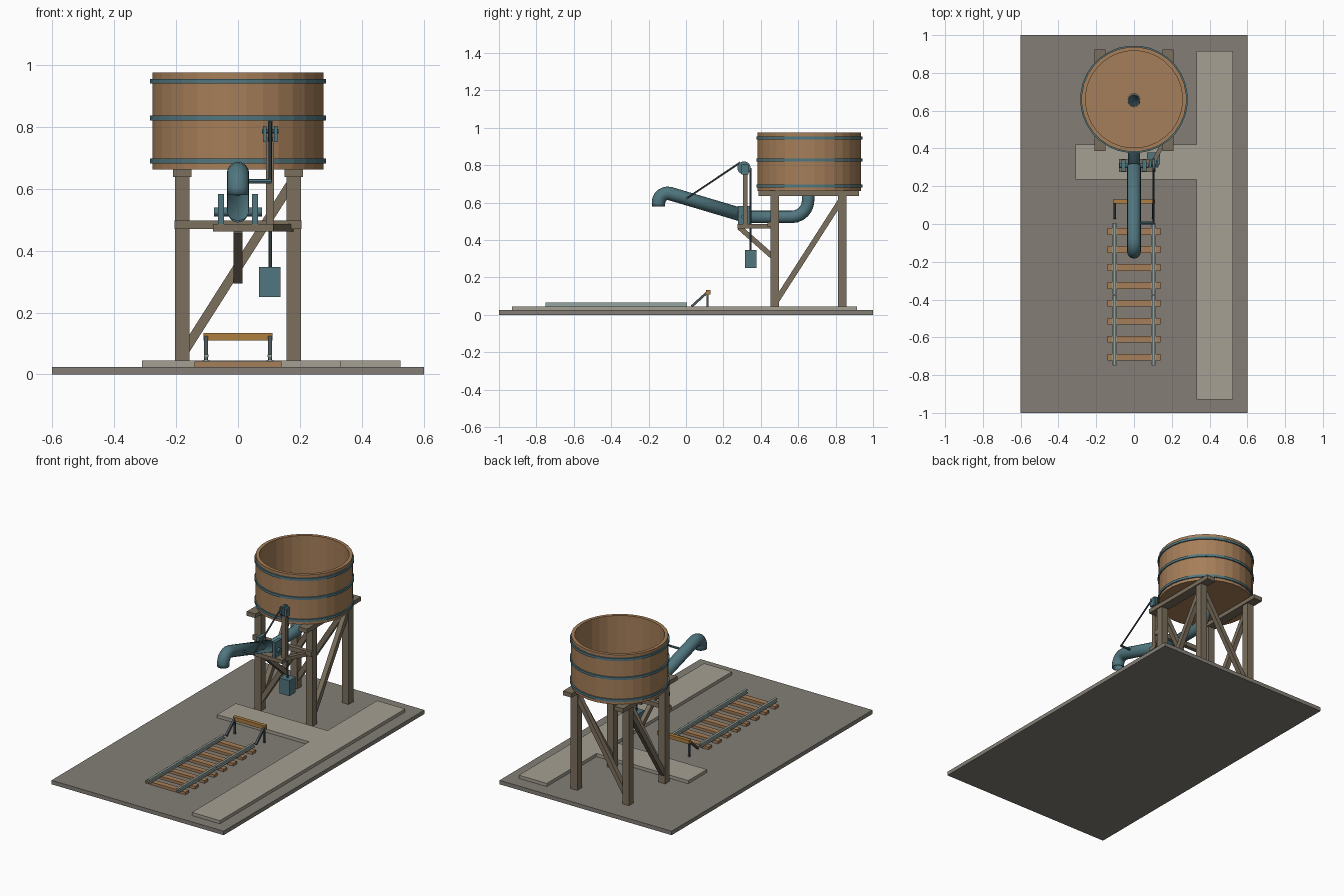
import bpy, bmesh, math
from mathutils import Vector, Matrix

if "Cube" in bpy.data.objects:
    bpy.data.objects.remove(bpy.data.objects["Cube"])


def material(name, rgb):
    m = bpy.data.materials.new(name)
    m.diffuse_color = (*rgb, 1)
    m.use_nodes = True
    m.node_tree.nodes["Principled BSDF"].inputs["Base Color"].default_value = m.diffuse_color
    return m


GROUND = material("earth", (0.23, 0.21, 0.18))
PAVING = material("paving", (0.38, 0.35, 0.29))
TIMBER = material("weathered_timber", (0.20, 0.16, 0.11))
STAVE = material("warm_wood", (0.38, 0.21, 0.10))
IRON = material("painted_iron", (0.08, 0.18, 0.21))
STEEL = material("rail_steel", (0.30, 0.38, 0.36))
DARK = material("dark_steel", (0.07, 0.09, 0.10))
OCHRE = material("ochre_wood", (0.42, 0.21, 0.05))


def finish(name, bm, mat, smooth=False):
    bmesh.ops.recalc_face_normals(bm, faces=bm.faces[:])
    me = bpy.data.meshes.new(name)
    bm.to_mesh(me)
    bm.free()
    me.materials.append(mat)
    ob = bpy.data.objects.new(name, me)
    bpy.context.collection.objects.link(ob)
    if smooth:
        bpy.context.view_layer.objects.active = ob
        ob.select_set(True)
        bpy.ops.object.shade_smooth_by_angle(angle=math.radians(35))
        ob.select_set(False)
    return ob


def box(name, x, y, z, mat):
    """Box from (min, max) ranges."""
    bm = bmesh.new()
    bmesh.ops.create_cube(bm, size=1)
    for v in bm.verts:
        v.co = [r[0] + (c + 0.5) * (r[1] - r[0]) for r, c in zip((x, y, z), v.co)]
    return finish(name, bm, mat)


def aim(a, b):
    a, b = Vector(a), Vector(b)
    d = b - a
    return Matrix.Translation((a + b) / 2) @ d.to_track_quat('Z', 'Y').to_matrix().to_4x4(), d.length


def beam(name, a, b, w, mat):
    """Square timber between two points."""
    m, length = aim(a, b)
    bm = bmesh.new()
    bmesh.ops.create_cube(bm, size=1, matrix=m @ Matrix.Diagonal((w, w, length, 1)))
    return finish(name, bm, mat)


def rod(name, a, b, r, mat, sides=8):
    m, length = aim(a, b)
    bm = bmesh.new()
    bmesh.ops.create_cone(bm, cap_ends=True, segments=sides, radius1=r, radius2=r, depth=length, matrix=m)
    return finish(name, bm, mat, True)


def lathe(name, profile, mat, centre, sides=32):
    """Closed (radius, z) profile turned about a vertical axis."""
    bm = bmesh.new()
    rings = []
    for i in range(sides):
        t = 2 * math.pi * (i + 0.5) / sides
        rings.append([bm.verts.new((centre[0] + r * math.cos(t), centre[1] + r * math.sin(t), z))
                      for r, z in profile])
    n = len(profile)
    for i in range(sides):
        p, q = rings[i], rings[(i + 1) % sides]
        for j in range(n):
            k = (j + 1) % n
            bm.faces.new((p[j], q[j], q[k], p[k]))
    return finish(name, bm, mat)


def pipe(name, path, r, mat, sides=16):
    """Hollow pipe along a (y, z) path at x = 0."""
    pts = [Vector((0, y, z)) for y, z in path]
    bm = bmesh.new()
    rings = []
    for i, p in enumerate(pts):
        d0 = (pts[max(i, 1)] - pts[max(i, 1) - 1]).normalized()
        j = min(i + 1, len(pts) - 1)
        d1 = (pts[j] - pts[j - 1]).normalized()
        t = (d0 + d1).normalized()
        n = Vector((0, -t.z, t.y)) / t.dot(d0)
        rings.append([bm.verts.new(p + r * (math.cos(a) * Vector((1, 0, 0)) + math.sin(a) * n))
                      for a in (2 * math.pi * s / sides for s in range(sides))])
    for p, q in zip(rings, rings[1:]):
        for s in range(sides):
            u = (s + 1) % sides
            bm.faces.new((p[s], p[u], q[u], q[s]))
    ob = finish(name, bm, mat, True)
    mod = ob.modifiers.new("wall", 'SOLIDIFY')
    mod.thickness, mod.offset = 0.006, -1
    return ob


def arc(cy, cz, r, a0, a1, n):
    return [(cy + r * math.cos(math.radians(a0 + (a1 - a0) * i / n)),
             cz + r * math.sin(math.radians(a0 + (a1 - a0) * i / n))) for i in range(n + 1)]


# Ground and T-shaped paving
box("ground", (-0.6, 0.6), (-1, 1), (0, 0.025), GROUND)
box("long_path", (0.33, 0.525), (-0.93, 0.915), (0.025, 0.045), PAVING)
box("cross_path", (-0.31, 0.33), (0.235, 0.42), (0.025, 0.045), PAVING)

# Track
for i in range(8):
    y = -0.04 - 0.095 * i
    box("sleeper", (-0.14, 0.14), (y - 0.018, y + 0.018), (0.025, 0.042), STAVE)
for x in (-0.103, 0.103):
    for y in ((-0.75, -0.375), (-0.373, 0.005)):
        box("rail_foot", (x - 0.011, x + 0.011), y, (0.042, 0.047), STEEL)
        box("rail_web", (x - 0.003, x + 0.003), y, (0.047, 0.058), STEEL)
        box("rail_head", (x - 0.007, x + 0.007), y, (0.057, 0.065), STEEL)
    # Buffer stop struts
    beam("buffer_strut", (x, 0.03, 0.045), (x, 0.115, 0.122), 0.013, DARK)
    box("buffer_post", (x - 0.006, x + 0.006), (0.11, 0.12), (0.025, 0.115), DARK)
box("buffer_beam", (-0.112, 0.112), (0.108, 0.131), (0.11, 0.134), OCHRE)

# Tower legs, cap beams and braces
CY, LX, LY = 0.66, 0.18, (0.475, 0.835)
for x in (-LX, LX):
    for y in LY:
        box("tower_leg", (x - 0.023, x + 0.023), (y - 0.023, y + 0.023), (0.025, 0.66), TIMBER)
    box("cap_beam", (x - 0.03, x + 0.03), (0.387, 0.925), (0.637, 0.664), TIMBER)
    beam("side_brace", (x, LY[0] + 0.005, 0.07), (x, LY[1] - 0.005, 0.615), 0.03, TIMBER)
for y in LY:
    beam("cross_brace", (-0.17, y, 0.08), (0.17, y, 0.615), 0.03, TIMBER)

# Tank with open top, and hoops
lathe("tank", [(0.03, 0.662), (0.278, 0.662), (0.278, 0.975), (0.257, 0.975), (0.257, 0.685), (0.03, 0.685)],
      STAVE, (0, CY))
for z in (0.689, 0.828, 0.947):
    lathe("hoop", [(0.27, z - 0.008), (0.285, z - 0.008), (0.285, z + 0.008), (0.27, z + 0.008)], IRON, (0, CY))

# Spout bracket timbers
box("front_rail", (-0.205, 0.205), (0.435, 0.46), (0.47, 0.498), TIMBER)
box("spout_shelf", (-0.08, 0.115), (0.275, 0.345), (0.462, 0.486), TIMBER)
box("shelf_bearer", (-0.016, 0.016), (0.275, 0.47), (0.462, 0.484), TIMBER)
beam("shelf_arm", (0.09, 0.3, 0.474), (0.175, 0.47, 0.474), 0.023, TIMBER)
beam("shelf_brace", (0, 0.285, 0.468), (0, 0.47, 0.305), 0.028, TIMBER)

# Feed pipe and swinging spout
pipe("feed_pipe", [(0.31, 0.524)] + arc(0.565, 0.612, 0.088, -90, 0, 6) + [(0.653, 0.686)], 0.033, IRON)
pipe("spout", [(-0.147, 0.58)] + arc(-0.097, 0.6, 0.05, 180, 74, 6) + [(0.31, 0.531)], 0.036, IRON)
for s in (-1, 1):
    x = sorted((s * 0.045, s * 0.065))
    box("pivot_plate", x, (0.277, 0.342), (0.486, 0.583), IRON)
    rod("pivot_pin", (s * 0.03, 0.31, 0.525), (s * 0.078, 0.31, 0.525), 0.014, IRON, 12)

# Pulley, rope and counterweight
PX, PY, PZ = 0.104, 0.31, 0.786
box("pulley_post", (0.091, 0.116), (0.305, 0.33), (0.462, 0.765), TIMBER)
rod("pulley_wheel", (PX - 0.007, PY, PZ), (PX + 0.007, PY, PZ), 0.035, IRON, 20)
rod("pulley_axle", (0.077, PY, PZ), (0.131, PY, PZ), 0.007, IRON)
for x in (0.086, 0.122):
    box("pulley_cheek", (x - 0.006, x + 0.006), (0.298, 0.335), (0.75, 0.803), IRON)
rod("spout_bar", (0, 0.005, 0.624), (0.108, 0.005, 0.624), 0.007, IRON)
rod("haul_rope", (PX, 0.005, 0.624), (PX, 0.29, 0.815), 0.005, DARK)
rod("weight_rope", (PX, 0.345, PZ), (PX, 0.345, 0.345), 0.005, DARK)
box("counterweight", (0.068, 0.138), (0.315, 0.378), (0.25, 0.347), IRON)
